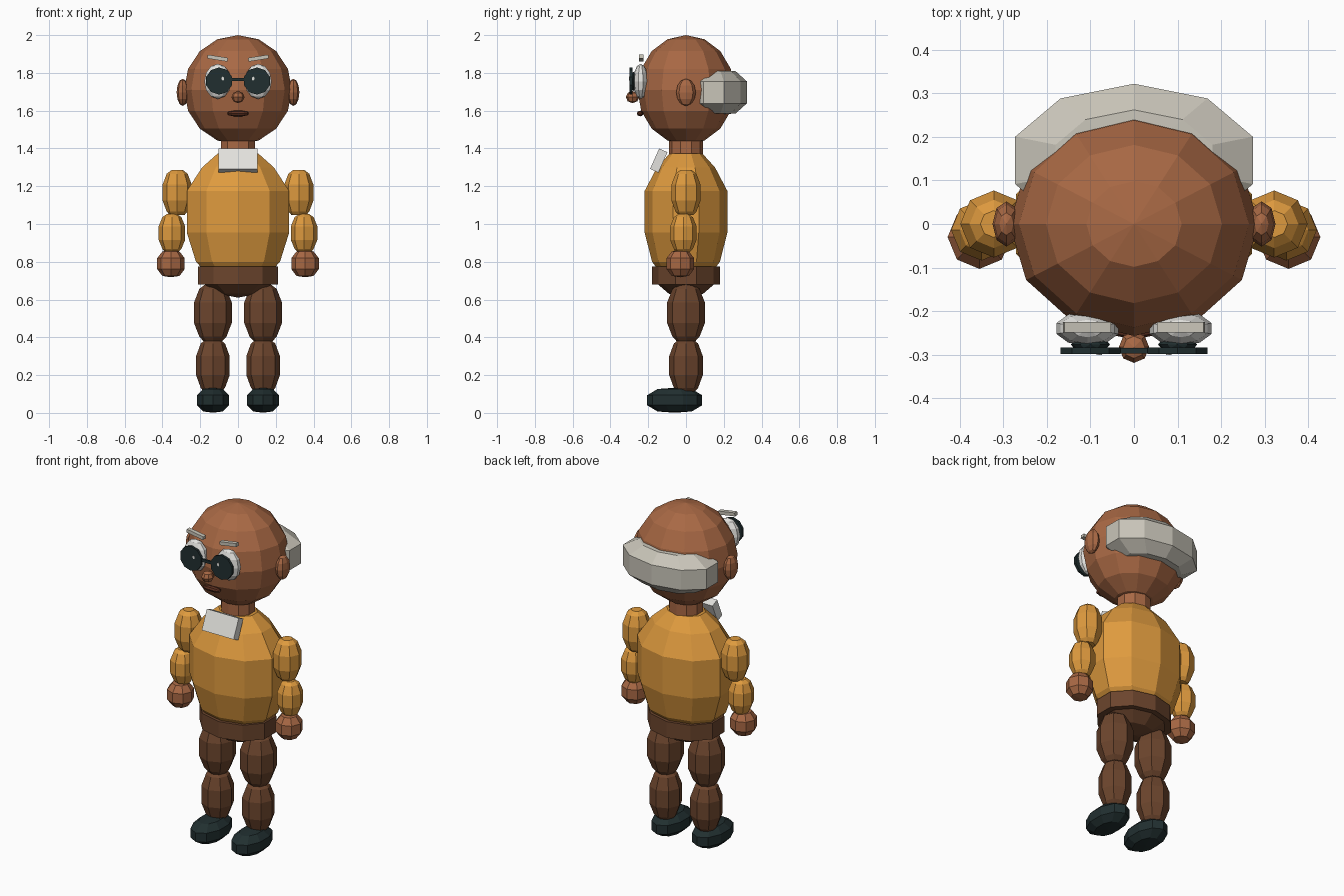
import bpy, bmesh, math
from mathutils import Matrix, Vector

if "Cube" in bpy.data.objects:
    bpy.data.objects.remove(bpy.data.objects["Cube"])


def srgb(r, g, b):
    def lin(c):
        c /= 255
        return c / 12.92 if c <= 0.04045 else ((c + 0.055) / 1.055) ** 2.4
    return (lin(r), lin(g), lin(b), 1)


def material(name, *rgb):
    m = bpy.data.materials.new(name)
    m.diffuse_color = srgb(*rgb)
    m.use_nodes = True
    m.node_tree.nodes["Principled BSDF"].inputs["Base Color"].default_value = m.diffuse_color
    return m


SKIN = material("skin_brown", 168, 104, 68)
SHIRT = material("mustard_yellow", 222, 154, 62)
TROUSERS = material("trouser_brown", 108, 69, 45)
SHOES = material("dark_teal", 33, 47, 48)
HAIR = material("warm_grey", 201, 197, 185)
WHITE = material("off_white", 226, 225, 221)
MOUTH = material("mouth_brown", 92, 48, 32)


def finish(name, bm, mat):
    bmesh.ops.recalc_face_normals(bm, faces=bm.faces)
    me = bpy.data.meshes.new(name)
    bm.to_mesh(me)
    bm.free()
    me.materials.append(mat)
    ob = bpy.data.objects.new(name, me)
    bpy.context.collection.objects.link(ob)
    return ob


def lathe(name, mat, profile, centre, scale, segs=8, rot=None):
    """Revolve (radius, height) points around z, first spoke on the y axis."""
    bm = bmesh.new()
    m = Matrix.Translation(centre) @ (rot or Matrix()) @ Matrix.Diagonal((*scale, 1))
    rings = []
    for r, z in profile:
        if r < 1e-5:
            rings.append([bm.verts.new(m @ Vector((0, 0, z)))])
            continue
        rings.append([bm.verts.new(m @ Vector((r * math.sin(a), r * math.cos(a), z)))
                      for a in (math.tau * i / segs for i in range(segs))])
    for lo, hi in zip(rings, rings[1:]):
        for i in range(segs):
            j = (i + 1) % segs
            quad = [lo[i % len(lo)], lo[j % len(lo)], hi[j % len(hi)], hi[i % len(hi)]]
            bm.faces.new(list(dict.fromkeys(quad)))
    for end in (rings[0], rings[-1]):
        if len(end) > 1:
            bm.faces.new(end)
    return finish(name, bm, mat)


def ball(name, mat, centre, scale, segs=8, rows=6, rot=None):
    prof = [(math.sin(math.pi * i / rows), -math.cos(math.pi * i / rows)) for i in range(rows + 1)]
    return lathe(name, mat, prof, centre, scale, segs, rot)


def box(name, mat, centre, size, rot=None):
    bm = bmesh.new()
    m = Matrix.Translation(centre) @ (rot or Matrix()) @ Matrix.Diagonal((*size, 1))
    bmesh.ops.create_cube(bm, size=1, matrix=m)
    return finish(name, bm, mat)


BARREL = [(0.5, -1), (0.72, -0.84), (1, -0.36), (1, 0.36), (0.72, 0.84), (0.4, 1)]
KNOB = [(0, -1), (0.62, -0.9), (1, -0.4), (1, 0.4), (0.62, 0.9), (0, 1)]
DISC = [(1, -0.5), (1, 0.5)]
FACE_ON = Matrix.Rotation(math.pi / 2, 4, "X")

# Head, ears, neck
ball("head", SKIN, (0, 0, 1.71), (0.286, 0.257, 0.29), 12, 8)
lathe("neck", SKIN, DISC, (0, 0, 1.40), (0.095, 0.09, 0.12), 10)

# Wrap-around hair at the back of the head
lathe("back_hair", HAIR, [(0, -1), (0.66, -0.96), (1, -0.5), (1, 0.5), (0.66, 0.96), (0, 1)],
      (0, 0.146, 1.697), (0.287, 0.176, 0.117), 10)

# Nose and mouth
ball("nose", SKIN, (0, -0.283, 1.672), (0.035, 0.036, 0.032), 8, 4)
lathe("mouth", MOUTH, KNOB, (0, -0.243, 1.585), (0.015, 0.018, 0.057), 8,
      Matrix.Rotation(math.pi / 2, 4, "Y"))

# Shirt, collar, waist
lathe("torso", SHIRT, [(0.7, 0.765), (0.82, 0.80), (1, 0.955), (1, 1.175), (0.7, 1.30), (0.4, 1.372)],
      (0, 0, 0), (0.285, 0.219, 1), 10)
box("collar", WHITE, (0, -0.144, 1.336), (0.208, 0.048, 0.118),
    Matrix.Rotation(math.radians(-24), 4, "X"))
lathe("belt", TROUSERS, DISC, (0, 0, 0.728), (0.222, 0.18, 0.095), 10)
lathe("hips", TROUSERS, [(0, -1), (0.55, -0.8), (1, -0.2), (1, 0.5), (0.85, 0.8)],
      (0, 0, 0.715), (0.205, 0.165, 0.105), 10)

# Glasses bridge
box("glasses_bridge", SHOES, (0, -0.291, 1.765), (0.09, 0.012, 0.016))

for s, side in ((-1, "left"), (1, "right")):
    # Face details
    ball(side + "_ear", SKIN, (s * 0.293, 0, 1.697), (0.032, 0.052, 0.072), 8, 6)
    ball(side + "_eye", WHITE, (s * 0.107, -0.24, 1.755), (0.075, 0.04, 0.093), 10, 6)
    ball(side + "_pupil", SHOES, (s * 0.1, -0.277, 1.755), (0.045, 0.021, 0.05), 8, 6)
    lathe(side + "_lens", SHOES, DISC, (s * 0.1, -0.291, 1.757), (0.072, 0.072, 0.014), 10, FACE_ON)
    lathe(side + "_lens_glint", WHITE, DISC, (s * 0.08, -0.2985, 1.77), (0.007, 0.011, 0.004), 6, FACE_ON)
    box(side + "_eyebrow", HAIR, (s * 0.108, -0.237, 1.878), (0.108, 0.025, 0.02),
        Matrix.Rotation(math.radians(-9 * s), 4, "Y"))

    # Arms
    lathe(side + "_upper_arm", SHIRT, BARREL, (s * 0.322, 0, 1.166), (0.077, 0.077, 0.119))
    lathe(side + "_forearm", SHIRT, BARREL, (s * 0.35, -0.014, 0.952), (0.07, 0.07, 0.1))
    lathe(side + "_hand", SKIN, KNOB, (s * 0.355, -0.03, 0.79), (0.073, 0.073, 0.072))

    # Legs
    lathe(side + "_thigh", TROUSERS, BARREL, (s * 0.133, 0, 0.53), (0.1, 0.1, 0.15))
    lathe(side + "_shin", TROUSERS, BARREL, (s * 0.133, 0, 0.25), (0.089, 0.089, 0.14))
    lathe(side + "_shoe", SHOES, KNOB, (s * 0.133, -0.06, 0.067), (0.089, 0.146, 0.066), 10)
